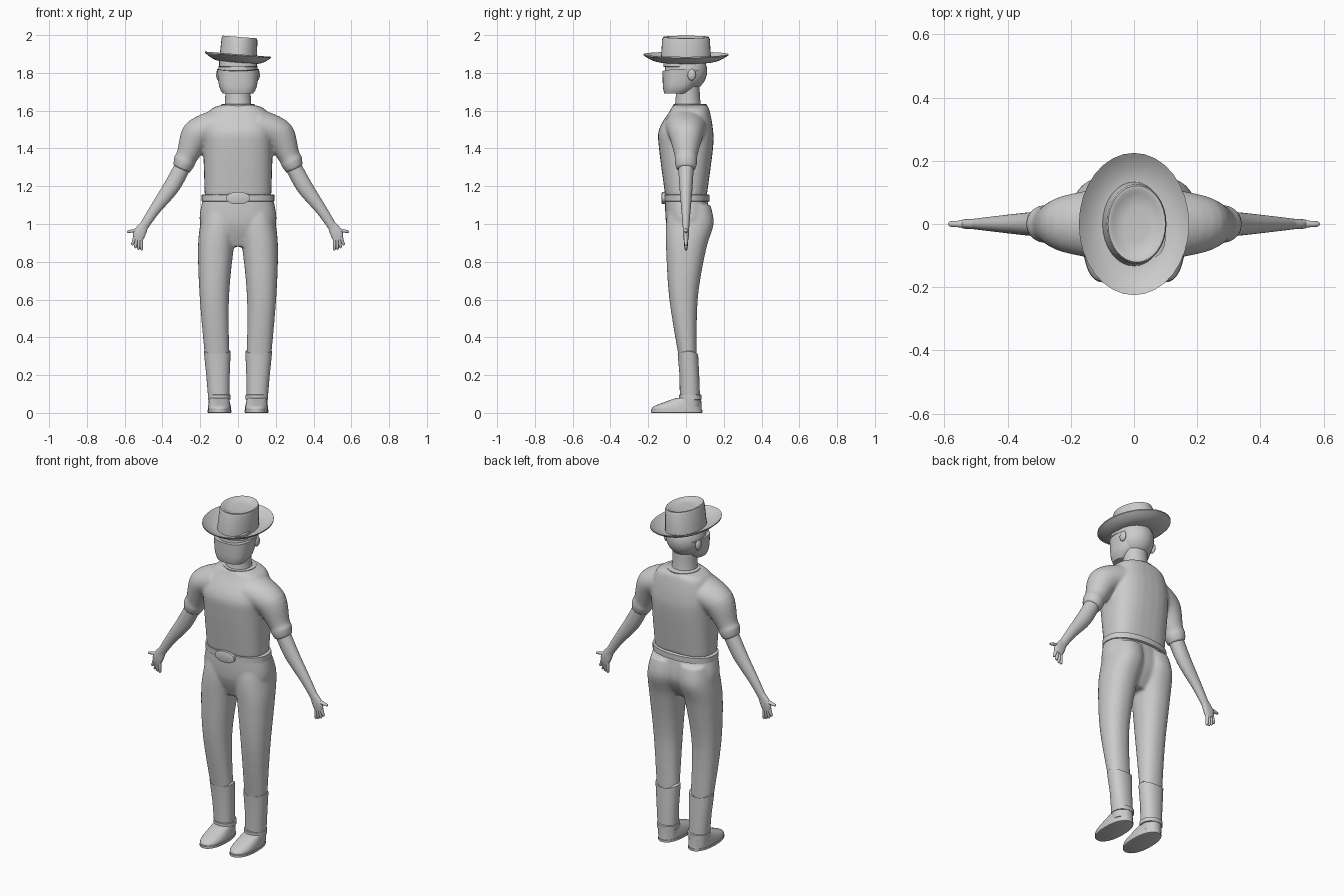
import bpy, bmesh
from math import sin, cos, pi, radians, copysign
from mathutils import Vector

cube = bpy.data.objects.get("Cube")
if cube:
    bpy.data.objects.remove(cube)

grey = bpy.data.materials.new("plain grey")
grey.use_nodes = True
tone = (.6, .6, .6, 1)
grey.diffuse_color = tone
grey.node_tree.nodes["Principled BSDF"].inputs["Base Color"].default_value = tone


def ring(z, width, depth, x=0, y=0, tilt=0):
    """One oval cross-section: height, half width, half depth, centre and roll."""
    return Vector((x, y, z, width, depth, tilt))


def curved(rings, steps=5):
    """Fill in a smooth run of rings between a few key rings."""
    result = []
    padded = [rings[0]] + rings + [rings[-1]]
    for before, start, end, after in zip(padded, padded[1:], padded[2:], padded[3:]):
        enter, leave = (end - before) / 2, (after - start) / 2
        for step in range(steps):
            t = step / steps
            bend = enter * (1 - t) - leave * t + (end - start) * (2 * t - 1)
            result.append(start.lerp(end, t) + bend * t * (1 - t))
    return result + [rings[-1]]


def skin(bm, rings, square=1, side=1, sides=32, dip=0):
    """Skin rings into a closed solid; dip lowers the last rings front and back."""
    loops = []
    for index, (x, y, z, width, depth, tilt) in enumerate(rings):
        roll, loop = radians(tilt), []
        sag = dip * (index / (len(rings) - 1)) ** 2
        for k in range(sides):
            c, s = cos(2 * pi * k / sides), sin(2 * pi * k / sides)
            u = width * copysign(abs(c) ** square, c)
            v = depth * copysign(abs(s) ** square, s)
            point = (side * (x + u * cos(roll)), y + v, z + u * sin(roll) - sag * s * s)
            loop.append(bm.verts.new(point))
        loops.append(loop)
    for low, high in zip(loops, loops[1:]):
        for k in range(sides):
            n = (k + 1) % sides
            bm.faces.new((low[k], low[n], high[n], high[k]))
    bm.faces.new(loops[0])
    bm.faces.new(loops[-1])


def finish(name, bm, fuse=False):
    """Turn the mesh into an object; fuse melts its solids into one skin."""
    bmesh.ops.recalc_face_normals(bm, faces=bm.faces)
    mesh = bpy.data.meshes.new(name)
    bm.to_mesh(mesh)
    bm.free()
    mesh.materials.append(grey)
    part = bpy.data.objects.new(name, mesh)
    bpy.context.collection.objects.link(part)
    bpy.ops.object.select_all(action='DESELECT')
    part.select_set(True)
    bpy.context.view_layer.objects.active = part
    if fuse:
        remesh = part.modifiers.new("Fuse", 'REMESH')
        remesh.mode, remesh.voxel_size, remesh.use_smooth_shade = 'VOXEL', .008, True
        soften = part.modifiers.new("Soften", 'SMOOTH')
        soften.iterations = 6
        bpy.ops.object.shade_smooth()
    else:
        bpy.ops.object.shade_smooth_by_angle(angle=radians(50))
    return part


def loft(name, rings, square=1, side=1, dip=0):
    bm = bmesh.new()
    skin(bm, rings, square, side, dip=dip)
    return finish(name, bm)


def band(name, middle, height, lip=.008, square=.9, side=1, dip=0):
    """A strap with softened edges around a middle ring."""
    x, y, z, width, depth, tilt = middle
    rings = [ring(z + height * rise / 2, width - lip * inset, depth - lip * inset, x, y)
             for rise, inset in ((-1, 1), (-.8, 0), (.8, 0), (1, 1))]
    return loft(name, rings, square, side, dip)


def ellipsoid(name, centre, size):
    bm = bmesh.new()
    bmesh.ops.create_uvsphere(bm, u_segments=32, v_segments=16, radius=1)
    bmesh.ops.scale(bm, vec=size, verts=bm.verts)
    bmesh.ops.translate(bm, vec=centre, verts=bm.verts)
    return finish(name, bm)


SIDES = {"left": 1, "right": -1}

# Trousers: hips and both legs fused together
hips = curved([ring(z=.88, width=.1, depth=.06), ring(z=1, width=.2, depth=.115, y=.01),
               ring(z=1.14, width=.185, depth=.11)])
leg = curved([ring(z=.28, width=.064, depth=.046, x=.11, y=.01),
              ring(z=.6, width=.077, depth=.075, x=.125, y=-.013),
              ring(z=.86, width=.094, depth=.105, x=.118),
              ring(z=1, width=.1, depth=.126, x=.1, y=.02),
              ring(z=1.1, width=.09, depth=.11, x=.09, y=.02)])
bm = bmesh.new()
skin(bm, hips, square=.85)
for side in SIDES.values():
    skin(bm, leg, .9, side)
finish("trousers", bm, fuse=True)

# Shirt: torso and rolled sleeves fused together
torso = curved([ring(z=1.15, width=.176, depth=.11), ring(z=1.4, width=.184, depth=.143),
                ring(z=1.5, width=.183, depth=.143), ring(z=1.6, width=.15, depth=.105, y=.02),
                ring(z=1.63, width=.09, depth=.09, y=.02)])
sleeve = curved([ring(z=1.52, width=.09, depth=.115, x=.1, tilt=75),
                 ring(z=1.47, width=.086, depth=.09, x=.215, tilt=40),
                 ring(z=1.36, width=.058, depth=.06, x=.27, tilt=27),
                 ring(z=1.33, width=.059, depth=.06, x=.285, tilt=27),
                 ring(z=1.29, width=.047, depth=.05, x=.3, tilt=25)])
bm = bmesh.new()
skin(bm, torso, square=.75)
for side in SIDES.values():
    skin(bm, sleeve, 1, side)
finish("shirt", bm, fuse=True)

# Neckline, neck, belt and oval buckle
band("neckline", ring(z=1.62, width=.09, depth=.09, y=.02), height=.03, square=1)
loft("neck", curved([ring(z=1.58, width=.08, depth=.08, y=.01),
                     ring(z=1.66, width=.068, depth=.065, y=.01),
                     ring(z=1.8, width=.068, depth=.06, y=.01)]))
band("belt", ring(z=1.137, width=.193, depth=.121, y=.004), height=.04)
buckle = band("belt_buckle", ring(z=.01, width=.062, depth=.032), height=.03)
buckle.location = (0, -.105, 1.137)
buckle.rotation_euler.x = pi / 2

# Head: skull, cloth over the lower face, brow ridge
ellipsoid("head", centre=(0, 0, 1.81), size=(.105, .112, .11))
loft("face_cloth", curved([ring(z=1.69, width=.08, depth=.06, y=-.055),
                           ring(z=1.73, width=.1, depth=.085, y=-.037),
                           ring(z=1.82, width=.112, depth=.108, y=-.017)]), square=.75, dip=.01)
band("brow", ring(z=1.85, width=.1, depth=.08, y=-.04), height=.04, square=.8, dip=.015)

# Hat: upturned oval brim, tilted crown with a sunken top
LEAN = -4.5
reach = [step / 8 for step in range(9)]


def brim(t, lift):
    width = .09 + .085 * t
    return ring(1.855 + lift + .038 * t * t, width, width + .03 + .02 * t, tilt=LEAN)


loft("hat_brim", [brim(t, 0) for t in reach] + [brim(t, .006) for t in reversed(reach)])
crown = ((1, 0), (.95, .115), (.91, .127), (.83, .127), (.74, .117), (.4, .113))
loft("hat_crown", [ring(1.863 + rise, .1 * scale, .133 * scale, x=.07 * rise, tilt=LEAN)
                   for scale, rise in crown])

for label, side in SIDES.items():
    # Bare forearm, tapering to the wrist
    loft(label + "_forearm", curved([ring(z=1.33, width=.042, depth=.042, x=.28, tilt=27),
                                     ring(z=1.2, width=.043, depth=.035, x=.35, tilt=31),
                                     ring(z=1.07, width=.029, depth=.024, x=.445, tilt=36),
                                     ring(z=.97, width=.023, depth=.016, x=.51, tilt=32)]), 1, side)

    # Hand: flat palm, four fingers and a thumb
    bm = bmesh.new()
    skin(bm, curved([ring(z=1, width=.022, depth=.016, x=.493, tilt=32),
                     ring(z=.95, width=.033, depth=.016, x=.522, tilt=24),
                     ring(z=.915, width=.024, depth=.012, x=.53, tilt=15)]), .85, side)
    digits = [(Vector((.513 + .011 * i, .928)), Vector((.51 + .017 * i, .86 + .003 * i * i)), 8 * i)
              for i in range(4)]
    digits.append((Vector((.535, .968)), Vector((.588, .958)), 80))
    for root, tip, tilt in digits:
        rings = []
        for t, radius in ((0, .01), (.6, .008), (.9, .007), (1, .003)):
            x, z = root.lerp(tip, t)
            rings.append(ring(z, radius, radius * 1.2, x, tilt=tilt))
        skin(bm, rings, 1, side, sides=12)
    finish(label + "_hand", bm)

    # Ear
    ellipsoid(label + "_ear", centre=(side * .103, .03, 1.79), size=(.013, .022, .03))

    # Boot: shaft with a dipped top edge, ankle cuff, sloping foot and thin sole
    loft(label + "_boot_shaft", [ring(z=.03, width=.054, depth=.054, x=.1, y=.022),
                                 ring(z=.2, width=.062, depth=.052, x=.106, y=.018),
                                 ring(z=.325, width=.071, depth=.054, x=.11, y=.01),
                                 ring(z=.335, width=.06, depth=.045, x=.11, y=.01)],
         .9, side, dip=.03)
    band(label + "_boot_cuff", ring(z=.083, width=.06, depth=.06, x=.1, y=.022), .03, side=side)
    loft(label + "_foot", curved([ring(z=.01, width=.061, depth=.132, x=.098, y=-.048),
                                  ring(z=.035, width=.06, depth=.126, x=.098, y=-.044),
                                  ring(z=.08, width=.05, depth=.065, x=.1, y=.015)]), .85, side)
    band(label + "_sole", ring(z=.008, width=.064, depth=.136, x=.098, y=-.049), .016, .004, side=side)
